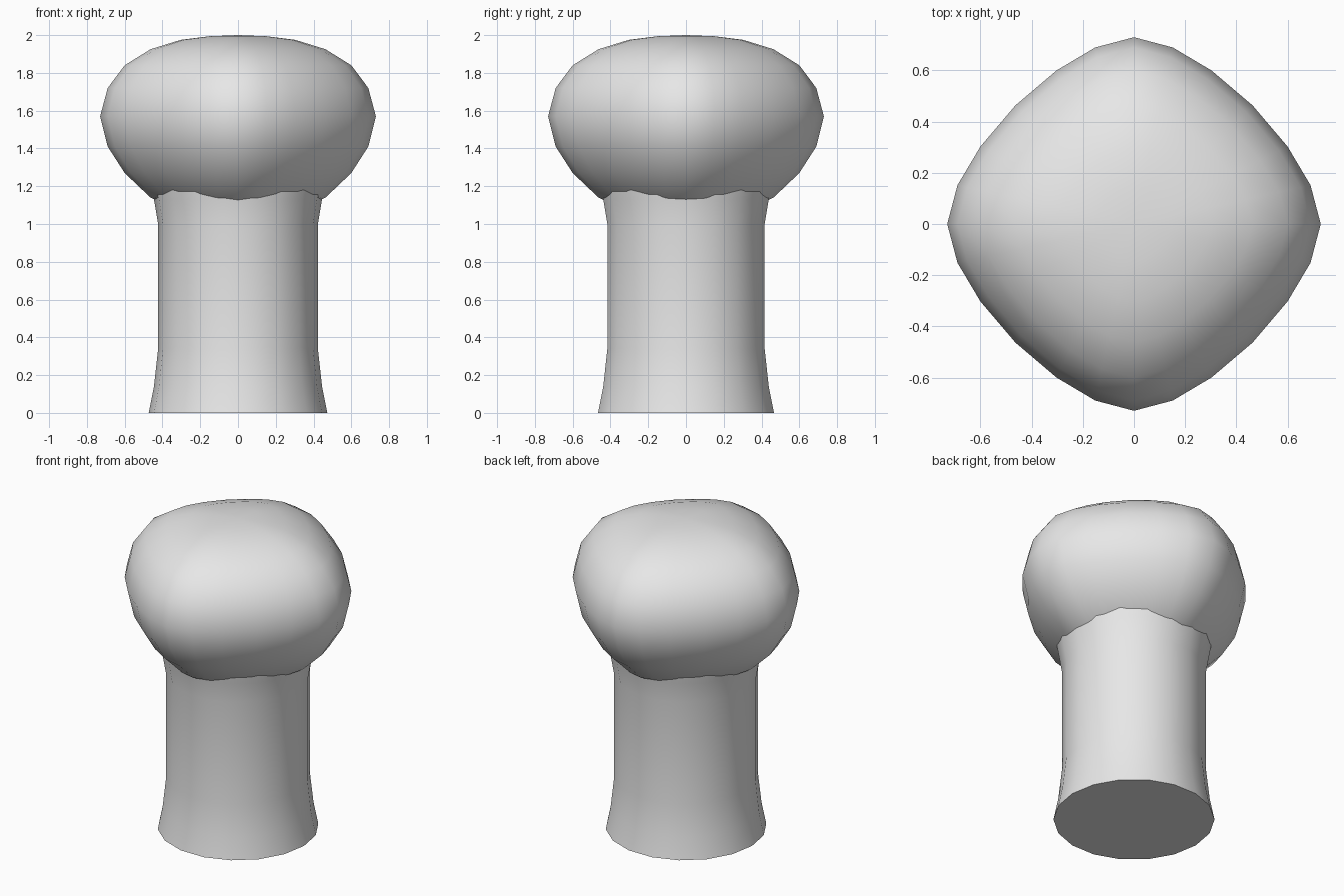
import bpy
import math

cube = bpy.data.objects.get("Cube")
if cube:
    bpy.data.objects.remove(cube, do_unlink=True)

grey = bpy.data.materials.new("light_grey")
grey.use_nodes = True
grey.diffuse_color = (0.8, 0.8, 0.8, 1)
grey.node_tree.nodes["Principled BSDF"].inputs["Base Color"].default_value = (0.8, 0.8, 0.8, 1)


def loft(name, outline, profile):
    """Stack scaled copies of a unit outline; zero-radius ends become poles."""
    n = len(outline)
    verts, faces, rings = [], [], []
    for r, z in profile:
        start = len(verts)
        if r == 0:
            verts.append((0, 0, z))
            rings.append([start] * n)
        else:
            verts += [(x * r, y * r, z) for x, y in outline]
            rings.append(list(range(start, start + n)))
    for low, high in zip(rings, rings[1:]):
        for i in range(n):
            j = (i + 1) % n
            face = [low[i], low[j], high[j], high[i]]
            faces.append(list(dict.fromkeys(face)))
    if profile[0][0]:
        faces.append(rings[0][::-1])
    if profile[-1][0]:
        faces.append(rings[-1])
    mesh = bpy.data.meshes.new(name)
    mesh.from_pydata(verts, [], faces)
    mesh.materials.append(grey)
    obj = bpy.data.objects.new(name, mesh)
    bpy.context.collection.objects.link(obj)
    bpy.ops.object.select_all(action='DESELECT')
    obj.select_set(True)
    bpy.context.view_layer.objects.active = obj
    bpy.ops.object.shade_smooth_by_angle(angle=math.radians(50))
    return obj


# Flared round stem, its top hidden inside the head
sides = 18
circle = [(math.cos(2 * math.pi * i / sides), math.sin(2 * math.pi * i / sides))
          for i in range(sides)]
loft("stem", circle, [(0.473, 0), (0.445, 0.14), (0.423, 0.34), (0.423, 1.0),
                      (0.445, 1.13), (0.465, 1.25)])

# Head: soft diamond outline, one quarter turned four times
steps = [1, 0.945, 0.822, 0.635, 0.415, 0.208, 0]
quarter = [(steps[i], steps[6 - i]) for i in range(6)]
diamond = []
for turn in range(4):
    diamond += quarter
    quarter = [(-y, x) for x, y in quarter]

heights = [1.0, 1.015, 1.06, 1.14, 1.27, 1.41, 1.57, 1.72, 1.84, 1.925, 1.975, 1.994, 2.0]
radii = steps[::-1] + steps[1:]
loft("head", diamond, [(0.73 * r, z) for r, z in zip(radii, heights)])
